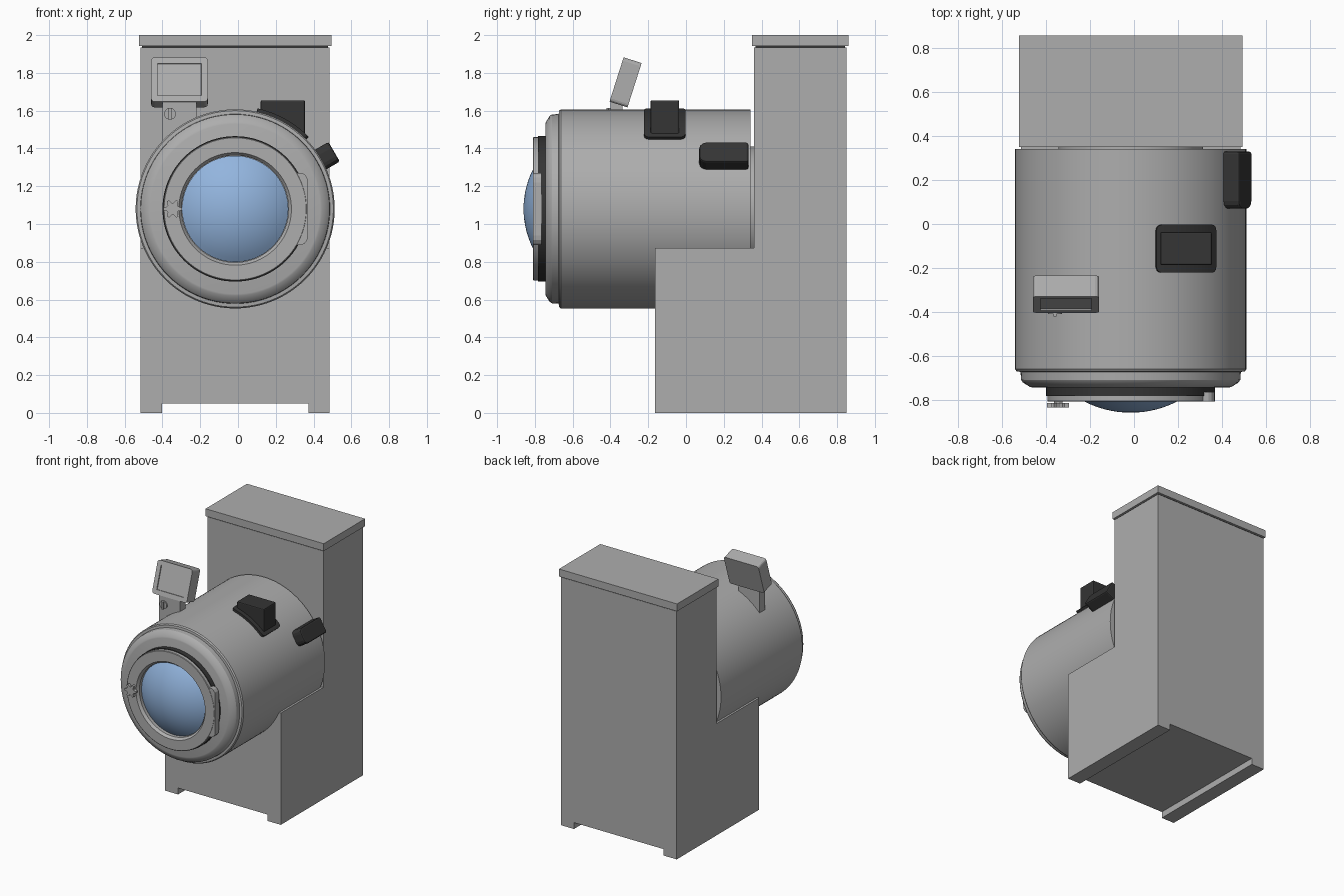
import bpy, bmesh
from math import sin, cos, pi, radians
from mathutils import Matrix, Vector

cube = bpy.data.objects.get("Cube")
if cube:
    bpy.data.objects.remove(cube, do_unlink=True)

CX, CZ = -0.015, 1.08   # drum axis


def material(name, rgb):
    m = bpy.data.materials.new(name)
    m.use_nodes = True
    m.diffuse_color = (*rgb, 1)
    m.node_tree.nodes["Principled BSDF"].inputs["Base Color"].default_value = (*rgb, 1)
    return m


GREY = material("painted_grey", (0.42, 0.42, 0.42))
BLACK = material("black_rubber", (0.035, 0.035, 0.035))
GLASS = material("blue_glass", (0.29, 0.46, 0.73))


def finish(name, bm, mat, smooth=False, bevel=0):
    bmesh.ops.recalc_face_normals(bm, faces=bm.faces)
    mesh = bpy.data.meshes.new(name)
    bm.to_mesh(mesh)
    bm.free()
    mesh.materials.append(mat)
    ob = bpy.data.objects.new(name, mesh)
    bpy.context.collection.objects.link(ob)
    if bevel:
        mod = ob.modifiers.new("bevel", "BEVEL")
        mod.width, mod.segments = bevel, 2
    if smooth:
        bpy.ops.object.select_all(action="DESELECT")
        ob.select_set(True)
        bpy.context.view_layer.objects.active = ob
        bpy.ops.object.shade_smooth_by_angle(angle=radians(25))
    return ob


def box_mesh(lo, hi):
    lo, hi = Vector(lo), Vector(hi)
    bm = bmesh.new()
    bmesh.ops.create_cube(bm, size=1, matrix=Matrix.Translation((lo + hi) / 2)
                          @ Matrix.Diagonal((*(hi - lo), 1)))
    return bm


def box(name, lo, hi, mat=GREY):
    return finish(name, box_mesh(lo, hi), mat)


def prism_mesh(points, y0, y1):
    """Extrude an x-z outline along y."""
    bm = bmesh.new()
    face = bm.faces.new([bm.verts.new((x, y0, z)) for x, z in points])
    new = bmesh.ops.extrude_face_region(bm, geom=[face])["geom"]
    bmesh.ops.translate(bm, vec=(0, y1 - y0, 0),
                        verts=[v for v in new if isinstance(v, bmesh.types.BMVert)])
    return bm


def lathe(name, profile, mat=GREY, closed=False, steps=96):
    """Turn a (radius, y) profile around the drum axis."""
    bm = bmesh.new()
    vs = [bm.verts.new((CX + r, y, CZ)) for r, y in profile]
    edges = [bm.edges.new(p) for p in zip(vs, vs[1:])]
    if closed:
        edges.append(bm.edges.new((vs[-1], vs[0])))
    bmesh.ops.spin(bm, geom=vs + edges, cent=(CX, 0, CZ), axis=(0, 1, 0),
                   angle=2 * pi, steps=steps, use_duplicate=False)
    bmesh.ops.remove_doubles(bm, verts=bm.verts, dist=0.0001)
    return finish(name, bm, mat, smooth=True)


# Cabinet, lid and drum support
L, R = -0.515, 0.485
box("cabinet", (L, 0.36, 0.133), (R, 0.85, 1.935))
box("lid_gap", (L + 0.008, 0.368, 1.93), (R - 0.008, 0.842, 1.945), BLACK)
box("lid", (L - 0.01, 0.35, 1.942), (R + 0.01, 0.86, 2.0))
box("drum_support", (L, -0.165, 0.133), (R, 0.36, 0.872))

# Base with two full-depth rails
finish("base", prism_mesh([(L, 0), (L + 0.113, 0), (L + 0.113, 0.05), (R - 0.113, 0.05),
                           (R - 0.113, 0), (R, 0), (R, 0.133), (L, 0.133)],
                          -0.165, 0.85), GREY)

# Drum housing, front rim and rear collar
lathe("drum", [(0, 0.342), (0.527, 0.342), (0.527, -0.662), (0.52, -0.672),
               (0.502, -0.674), (0.5, -0.71), (0.492, -0.722), (0.46, -0.742),
               (0.45, -0.745), (0, -0.745)])
lathe("rear_collar", [(0.33, 0.335), (0.33, 0.365)])

# Door: gasket, ring, latch tab and domed window
lathe("door_gasket", [(0.385, -0.74), (0.385, -0.783), (0.3, -0.783), (0.3, -0.74)],
      BLACK, closed=True)
lathe("door_ring", [(0.38, -0.783), (0.38, -0.807), (0.376, -0.81), (0.298, -0.81),
                    (0.283, -0.79), (0.283, -0.75), (0.32, -0.75), (0.32, -0.783)], closed=True)
tab = [(0.3, 0.19), (0.34, 0.19), (0.353, 0.183), (0.366, 0.165), (0.37, 0.14)]
outline = [(x, CZ + z) for x, z in tab] + [(x, CZ - z) for x, z in reversed(tab)]
finish("door_latch_tab", prism_mesh(outline, -0.809, -0.765), GREY)
R_DOME, A_DOME = 0.466, 0.648
lathe("door_window", [(R_DOME * sin(A_DOME * i / 10),
                       -0.86 + R_DOME * (1 - cos(A_DOME * i / 10))) for i in range(11)], GLASS)

# Lobed clamp knob on the door
lobes = []
for i in range(24):
    r = 0.041 + 0.009 * (1 if i % 4 < 2 else -1)
    a = (i - 0.5) * pi / 12
    lobes.append((-0.346 + r * cos(a), CZ + r * sin(a)))
finish("door_knob", prism_mesh(lobes, -0.837, -0.815), GREY)
box("door_knob_stem", (-0.365, -0.82, CZ - 0.018), (-0.327, -0.8, CZ + 0.018))

# Control panel: tilted box with a recessed screen
bm = box_mesh((-0.15, -0.05, -0.123), (0.15, 0.05, 0.123))
front = min(bm.faces, key=lambda f: f.calc_center_median().y)
bmesh.ops.inset_region(bm, faces=[front], thickness=0.048)
bmesh.ops.inset_region(bm, faces=[front], thickness=0.001, depth=-0.008)
corners = [e for e in bm.edges if abs(e.verts[0].co.y - e.verts[1].co.y) > 0.09]
bmesh.ops.bevel(bm, geom=corners, offset=0.018, segments=3, profile=0.5, affect="EDGES")
panel = finish("control_panel", bm, GREY)
panel.location = (-0.31, -0.32, 1.75)
panel.rotation_euler.x = radians(-17.7)

# Panel bracket with a slotted screw
box("panel_bracket", (-0.4, -0.4, 1.4), (-0.22, -0.335, 1.66))
screw = [(-0.36 + 0.031 * cos(i * pi / 12), 1.583 + 0.031 * sin(i * pi / 12)) for i in range(24)]
finish("bracket_screw", prism_mesh(screw, -0.41, -0.395), GREY)
box("screw_grip", (-0.367, -0.422, 1.553), (-0.353, -0.405, 1.613))

# Black chute on top: curved flange and upright body
arc = [radians(12.5 + 33.2 * i / 10) for i in range(11)]
band = [(CX + 0.545 * sin(a), CZ + 0.545 * cos(a)) for a in arc]
band += [(CX + 0.515 * sin(a), CZ + 0.515 * cos(a)) for a in reversed(arc)]
bm = prism_mesh(band, -0.222, -0.003)


def axis_distance(v):
    return (Vector((v.co.x, v.co.z)) - Vector((CX, CZ))).length


ends = [e for e in bm.edges if abs(axis_distance(e.verts[0]) - axis_distance(e.verts[1])) > 0.02]
bmesh.ops.bevel(bm, geom=ends, offset=0.025, segments=3, profile=0.5, affect="EDGES")
finish("chute_flange", bm, BLACK, smooth=True)
finish("chute_body", prism_mesh([(0.12, 1.655), (0.355, 1.655), (0.355, 1.45), (0.12, 1.57)],
                                -0.188, -0.036), BLACK, bevel=0.008)

# Black side vent, set radially on the drum
bm = box_mesh((-0.06, -0.13, -0.06), (0.05, 0.13, 0.06))
nose = [e for e in bm.edges if all(v.co.y < 0 for v in e.verts)
        and abs(e.verts[0].co.x - e.verts[1].co.x) > 0.1]
bmesh.ops.bevel(bm, geom=nose, offset=0.035, segments=3, profile=0.5, affect="EDGES")
vent = finish("side_vent", bm, BLACK, bevel=0.01)
tilt = radians(30)
vent.location = (CX + 0.555 * cos(tilt), 0.2, CZ + 0.555 * sin(tilt))
vent.rotation_euler.y = -tilt
